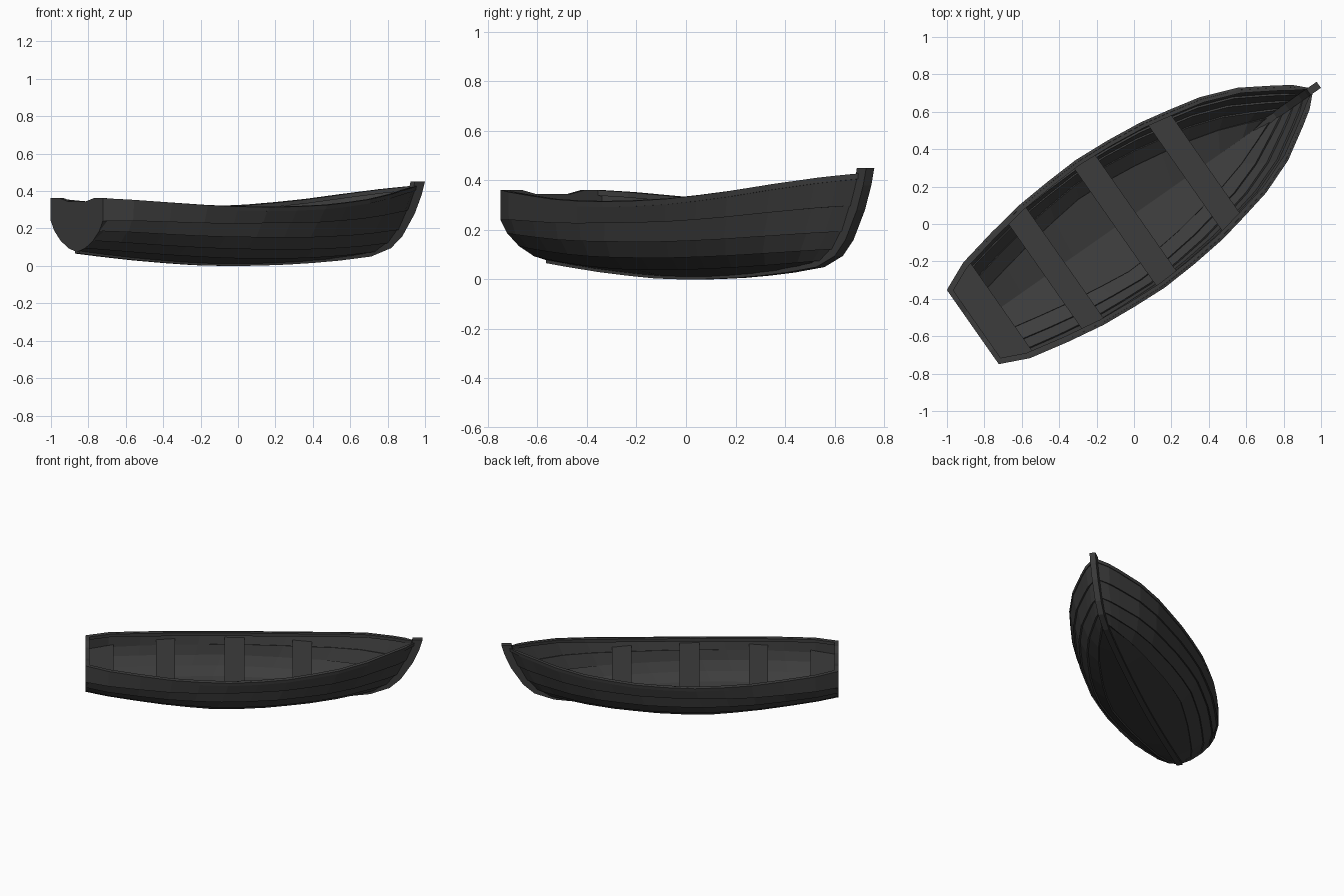
import bpy, bmesh, math

if "Cube" in bpy.data.objects:
    bpy.data.objects.remove(bpy.data.objects["Cube"])

ANG = math.radians(35)      # boat lies diagonally in plan
VC = 0.043                  # centreline offset
U0 = -1.02                  # stern position along the boat

wood = bpy.data.materials.new("dark grey wood")
wood.diffuse_color = (0.046, 0.046, 0.046, 1)
wood.use_nodes = True
wood.node_tree.nodes["Principled BSDF"].inputs["Base Color"].default_value = wood.diffuse_color


def place(p):
    """Boat coordinates (along, across, up) to world."""
    u, v, z = p[0], p[1] + VC, p[2]
    return (u * math.cos(ANG) - v * math.sin(ANG),
            u * math.sin(ANG) + v * math.cos(ANG), z)


def loft(name, ring_sets):
    """Join rings of points into closed solids, flat shaded."""
    bm = bmesh.new()
    for rings in ring_sets:
        vs = [[bm.verts.new(place(p)) for p in r] for r in rings]
        n = len(vs[0])
        for a, b in zip(vs, vs[1:]):
            for i in range(n):
                j = (i + 1) % n
                bm.faces.new((a[i], a[j], b[j], b[i]))
        bm.faces.new(vs[0][::-1])
        bm.faces.new(vs[-1])
    bmesh.ops.recalc_face_normals(bm, faces=bm.faces)
    me = bpy.data.meshes.new(name)
    bm.to_mesh(me)
    bm.free()
    me.materials.append(wood)
    ob = bpy.data.objects.new(name, me)
    bpy.context.collection.objects.link(ob)
    return ob


# Stations: position, half width, sheer height, keel height
ST = [(-1.02, .243, .362, .066), (-.866, .312, .353, .05), (-.65, .357, .338, .03),
      (-.44, .392, .324, .015), (-.25, .407, .317, .004), (-.06, .416, .314, 0),
      (.14, .404, .317, .001), (.34, .382, .325, .007), (.51, .348, .339, .016),
      (.676, .311, .356, .028), (.87, .237, .384, .048), (1.04, .133, .41, .058),
      (1.12, .08, .42, .059), (1.195, .006, .43, .06)]
# Section shapes (width and height fractions) at stern, middle and bow
STERN = ((0, 0), (.32, .07), (.62, .21), (.86, .39), (1, .58), (1, 1))
MID = ((0, 0), (.58, .10), (.77, .26), (.89, .47), (.95, .72), (1, 1))
BOW = ((0, 0), (.42, .06), (.67, .18), (.83, .37), (.94, .65), (1, 1))
END = (.87, .945, 1.015, 1.08, 1.14, 1.195)     # where each seam meets the stem


def at(u, col):
    """Read a station column at any position along the boat."""
    for a, b in zip(ST, ST[1:]):
        if u <= b[0]:
            return a[col] + (b[col] - a[col]) * (u - a[0]) / (b[0] - a[0])
    return ST[-1][col]


def section(st):
    u, w, zs, _ = st
    t = (u - U0) / (END[-1] - U0)
    zk = at(U0 + t * (END[0] - U0), 3) + .008
    if t < .45:
        A, B, k = STERN, MID, (t / .45) ** .7
    else:
        A, B, k = MID, BOW, ((t - .45) / .55) ** 1.5
    pts = []
    for a, b, e in zip(A, B, END):
        f, h = a[0] + (b[0] - a[0]) * k, a[1] + (b[1] - a[1]) * k
        pts.append((U0 + t * (e - U0), w * f, zk + (zs - zk) * h))
    return pts


SECTIONS = [section(s) for s in ST]


def strake_ring(p, q, lap, s):
    """Plank cross-section whose lower edge stands proud of the one below."""
    dv, dz = q[1] - p[1], q[2] - p[2]
    d = math.hypot(dv, dz)
    nv, nz = dz / d, -dv / d

    def off(c, k):
        return (c[0], s * max(c[1] - nv * k, 0.001), c[2] - nz * k)
    return [off(p, 0), off(q, lap), off(q, lap + .014), off(p, .014)]


# Overlapping hull planks, both sides
NAMES = ("bottom_planks", "lower_strakes", "bilge_strakes", "side_strakes", "sheer_strakes")
for i, name in enumerate(NAMES):
    lap = 0 if i == 4 else .011
    loft(name, [[strake_ring(sec[i], sec[i + 1], lap, s) for sec in SECTIONS] for s in (1, -1)])

# Gunwale rails
loft("gunwale_rails", [[[(u, s * w, z), (u, s * max(w - .034, .001), z),
                         (u, s * max(w - .034, .001), z - .022), (u, s * (w - .003), z - .022)]
                        for u, w, z, k in ST] for s in (1, -1)])

# Transom with a dipped top edge
side = [(p[1], p[2]) for p in SECTIONS[0][1:]] + [(.243 * .65, .362), (.243 * .35, .345)]
outline = [(0, SECTIONS[0][0][2])] + side + [(-v, z) for v, z in side[::-1]]
loft("transom", [[[(u, v, z) for v, z in outline] for u in (-1.022, -.995)]])

# Keel and curved stem as one bar: outer edge paired with inner edge
keel = [s for s in ST if s[0] < .7]
outer = [(s[0], s[3]) for s in keel] + [(.885, .05), (1.015, .095), (1.09, .16),
                                        (1.17, .28), (1.215, .38), (1.236, .45)]
inner = [(s[0], s[3] + .018) for s in keel] + [(.85, .067), (.95, .105), (1.03, .18),
                                               (1.115, .30), (1.155, .39), (1.17, .45)]
H = .02
loft("keel_and_stem", [[[(a[0], -H, a[1]), (a[0], H, a[1]), (b[0], H, b[1]), (b[0], -H, b[1])]
                        for a, b in zip(outer, inner)]])


# Seats
def seat(name, u1, u2, top):
    rings = []
    for u in (u1, u2):
        w = at(u, 1) - .022
        rings.append([(u, -w, top), (u, w, top), (u, w * .97, top - .025), (u, -w * .97, top - .025)])
    loft(name, [rings])


seat("stern_seat", -1.0, -.835, .268)
for n, (a, b) in enumerate(((-.55, -.422), (-.092, .042), (.365, .497))):
    seat("thwart_%d" % (n + 1), a, b, .278)
